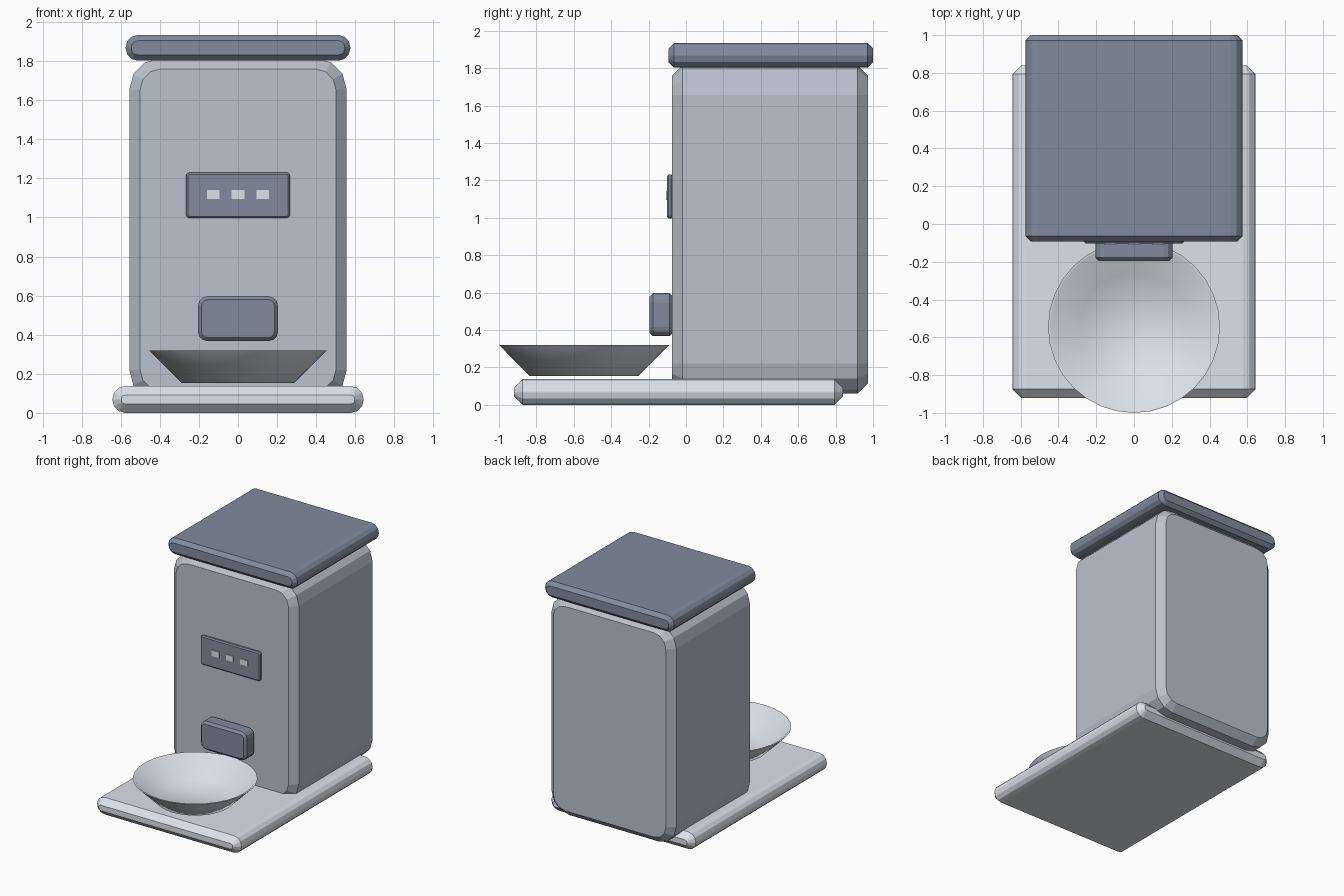
import bpy, bmesh, math

if "Cube" in bpy.data.objects:
    bpy.data.objects.remove(bpy.data.objects["Cube"])


def material(name, rgb):
    m = bpy.data.materials.new(name)
    m.diffuse_color = (*rgb, 1)
    m.use_nodes = True
    m.node_tree.nodes["Principled BSDF"].inputs["Base Color"].default_value = m.diffuse_color
    return m


DARK = material("dark_slate", (0.22, 0.26, 0.34))
MID = material("mid_grey", (0.50, 0.54, 0.62))
LIGHT = material("light_grey", (0.72, 0.76, 0.82))


def add_object(name, bm, mat):
    bmesh.ops.recalc_face_normals(bm, faces=bm.faces)
    me = bpy.data.meshes.new(name)
    bm.to_mesh(me)
    bm.free()
    me.materials.append(mat)
    ob = bpy.data.objects.new(name, me)
    bpy.context.collection.objects.link(ob)
    return ob


def rounded_rect(x0, x1, z0, z1, r, seg=3):
    pts = []
    corners = [(x1 - r, z1 - r), (x0 + r, z1 - r), (x0 + r, z0 + r), (x1 - r, z0 + r)]
    for q, (cx, cz) in enumerate(corners):
        for i in range(seg + 1):
            a = math.pi / 2 * (q + i / seg)
            pts.append((cx + r * math.cos(a), cz + r * math.sin(a)))
    return pts


def rounded_slab(name, x, y, z, r, bevel, mat):
    """Rounded rectangle in XZ, extruded along Y with chamfered ends."""
    bm = bmesh.new()
    rings = []
    for yy, d in ((y[0], bevel), (y[0] + bevel, 0), (y[1] - bevel, 0), (y[1], bevel)):
        outline = rounded_rect(x[0] + d, x[1] - d, z[0] + d, z[1] - d, r - d)
        rings.append([bm.verts.new((px, yy, pz)) for px, pz in outline])
    n = len(rings[0])
    for a, b in zip(rings, rings[1:]):
        for i in range(n):
            j = (i + 1) % n
            bm.faces.new((a[i], a[j], b[j], b[i]))
    bm.faces.new(rings[0])
    bm.faces.new(rings[-1])
    return add_object(name, bm, mat)


# Base tray, food hopper and lid
rounded_slab("base", (-0.643, 0.643), (-0.92, 0.84), (0, 0.137), 0.066, 0.046, LIGHT)
rounded_slab("hopper_body", (-0.556, 0.556), (-0.075, 0.973), (0.06, 1.815), 0.16, 0.055, MID)
rounded_slab("lid", (-0.575, 0.575), (-0.093, 1.0), (1.802, 1.934), 0.063, 0.029, DARK)

# Control panel and food chute on the front
rounded_slab("control_panel", (-0.266, 0.266), (-0.102, -0.07), (0.997, 1.23), 0.018, 0.009, DARK)
rounded_slab("chute", (-0.205, 0.205), (-0.195, -0.07), (0.367, 0.597), 0.05, 0.018, DARK)

# Row of three indicator windows
for i in (-1, 0, 1):
    bm = bmesh.new()
    bmesh.ops.create_cube(bm, size=1)
    bmesh.ops.scale(bm, vec=(0.064, 0.014, 0.046), verts=bm.verts)
    bmesh.ops.translate(bm, vec=(0.127 * i, -0.101, 1.118), verts=bm.verts)
    add_object(f"indicator_{i + 2}", bm, LIGHT)

# Thin-walled bowl: revolved outer wall, rim and inner wall
SIDES = 32
profile = [(0.29, 0.154), (0.455, 0.320), (0.441, 0.320), (0.284, 0.168)]
bm = bmesh.new()
rings = []
for rad, z in profile:
    rings.append([bm.verts.new((rad * math.cos(2 * math.pi * k / SIDES),
                                -0.545 + rad * math.sin(2 * math.pi * k / SIDES), z))
                  for k in range(SIDES)])
for a, b in zip(rings, rings[1:]):
    for k in range(SIDES):
        j = (k + 1) % SIDES
        bm.faces.new((a[k], a[j], b[j], b[k]))
bm.faces.new(rings[0])
bm.faces.new(rings[-1])
bowl = add_object("bowl", bm, LIGHT)
bpy.context.view_layer.objects.active = bowl
bowl.select_set(True)
bpy.ops.object.shade_smooth_by_angle(angle=math.radians(50))
